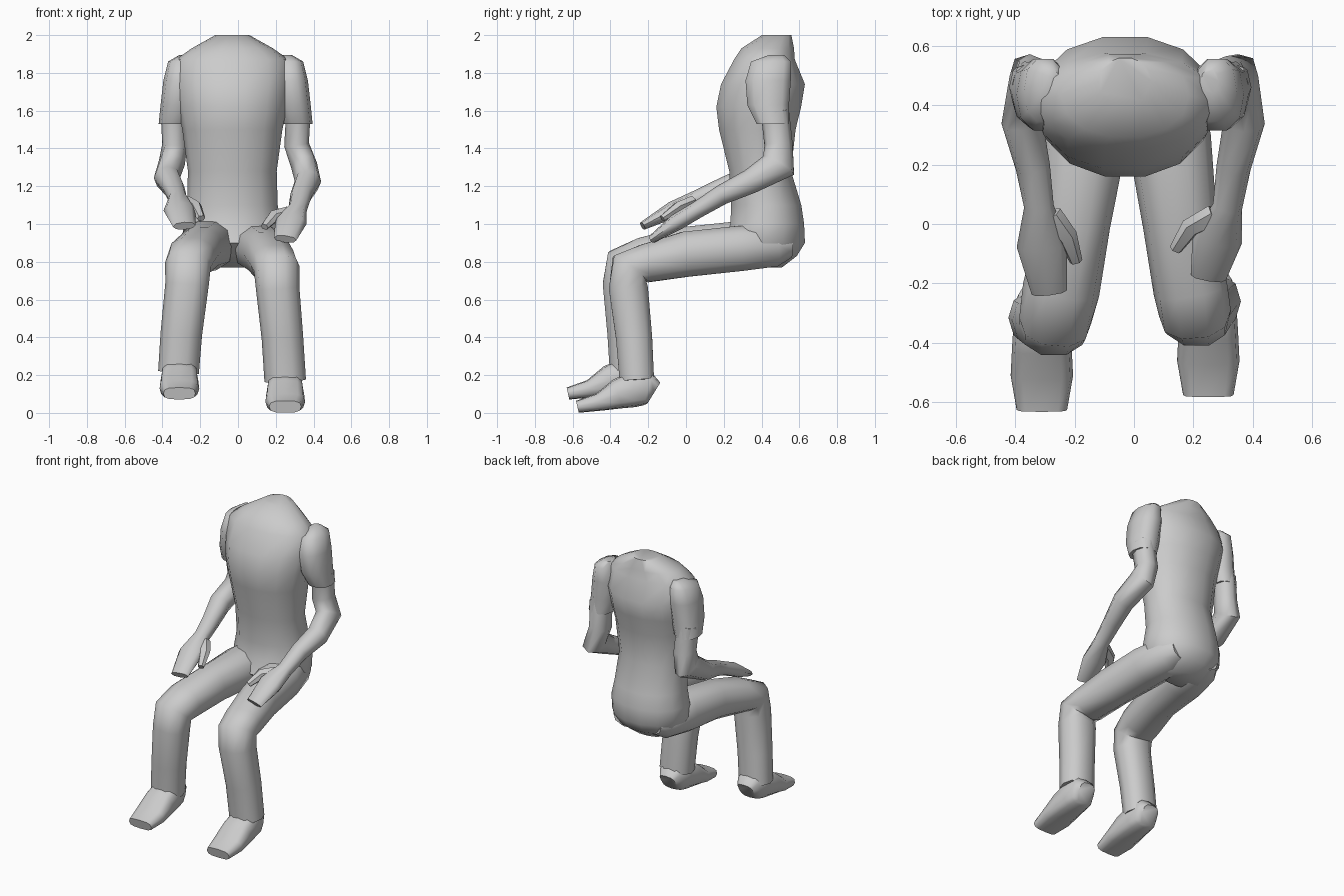
import bpy, math
from mathutils import Vector


def tube(name, rings, n=10, power=0.85, flat=False):
    """Loft superellipse rings (x, y, z, half width, half height) along a path."""
    pts = [Vector(r[:3]) for r in rings]
    verts, faces = [], []
    for i, r in enumerate(rings):
        t = Vector((0, 0, -1))
        if not flat:
            t = Vector((0, 0, 0))
            if i > 0:
                t += (pts[i] - pts[i - 1]).normalized()
            if i < len(pts) - 1:
                t += (pts[i + 1] - pts[i]).normalized()
            t.normalize()
        u = Vector((1, 0, 0))
        u = (u - t * u.dot(t)).normalized()
        v = t.cross(u)
        for k in range(n):
            a = 2 * math.pi * k / n
            c, s = math.cos(a), math.sin(a)
            c = math.copysign(abs(c) ** power, c)
            s = math.copysign(abs(s) ** power, s)
            verts.append(pts[i] + u * c * r[3] + v * s * r[4])
    for i in range(len(rings) - 1):
        for k in range(n):
            a, b = i * n + k, i * n + (k + 1) % n
            faces.append((a, b, b + n, a + n))
    faces.append(tuple(reversed(range(n))))
    faces.append(tuple(range(len(verts) - n, len(verts))))
    me = bpy.data.meshes.new(name)
    me.from_pydata(verts, [], faces)
    ob = bpy.data.objects.new(name, me)
    bpy.context.collection.objects.link(ob)
    bpy.ops.object.select_all(action='DESELECT')
    ob.select_set(True)
    bpy.context.view_layer.objects.active = ob
    bpy.ops.object.mode_set(mode='EDIT')
    bpy.ops.mesh.select_all(action='SELECT')
    bpy.ops.mesh.normals_make_consistent(inside=False)
    bpy.ops.object.mode_set(mode='OBJECT')
    bpy.ops.object.shade_smooth_by_angle(angle=math.radians(55))
    return ob


# Torso and pelvis: z, half width, front y, back y
profile = [
    (2.00, .09, .40, .56), (1.93, .215, .29, .575), (1.87, .30, .25, .58),
    (1.74, .305, .18, .635), (1.62, .29, .155, .615), (1.50, .265, .17, .585),
    (1.28, .235, .225, .56), (1.10, .24, .235, .615), (1.00, .26, .23, .63),
    (.90, .26, .19, .635), (.83, .21, .27, .59), (.77, .13, .34, .51)]
tube("torso", [(-.03, (f + b) / 2, z, w, (b - f) / 2) for z, w, f, b in profile],
     n=14, power=0.95, flat=True)

# Trouser legs, hip to hem
tube("left_trouser_leg", [
    (.07, .55, .89, .09, .07), (.085, .47, .885, .13, .115),
    (.12, .28, .87, .14, .125), (.155, .0, .84, .125, .125), (.19, -.22, .79, .125, .105),
    (.205, -.30, .765, .122, .11), (.21, -.305, .66, .115, .108),
    (.235, -.275, .40, .11, .10), (.25, -.26, .17, .11, .095)])
tube("right_trouser_leg", [
    (-.12, .55, .89, .09, .07), (-.135, .47, .885, .13, .115),
    (-.165, .28, .885, .14, .135), (-.20, .0, .865, .12, .125), (-.245, -.22, .825, .13, .11),
    (-.265, -.325, .785, .122, .112), (-.27, -.34, .68, .115, .105),
    (-.30, -.325, .42, .11, .095), (-.315, -.315, .215, .108, .092)])


# Shoes, heel to toe
def shoe(name, x, dy, dz):
    prof = [(-.17, .04, .17, .06), (-.20, .037, .21, .085), (-.28, .03, .22, .095),
            (-.36, .02, .18, .10), (-.46, .01, .105, .105), (-.575, .0, .065, .085)]
    tube(name, [(x, y + dy, (a + b) / 2 + dz, w, (b - a) / 2) for y, a, b, w in prof],
         n=12, power=0.65)


shoe("left_shoe", .25, 0, 0)
shoe("right_shoe", -.31, -.05, .07)

# Short sleeves
for name, side, dx in (("left_sleeve", 1, 0), ("right_sleeve", -1, -.025)):
    tube(name, [(side * x + dx, y, z, w, h) for x, y, z, w, h in (
        (.255, .48, 1.895, .03, .04), (.275, .45, 1.86, .07, .11), (.28, .435, 1.76, .09, .125),
        (.295, .435, 1.63, .09, .115), (.315, .46, 1.53, .08, .09))], n=10, flat=True)

# Bare arms ending in mitten hands
tube("left_arm", [
    (.32, .47, 1.60, .065, .075), (.31, .49, 1.42, .066, .075), (.35, .49, 1.31, .07, .095),
    (.37, .34, 1.225, .07, .065), (.335, .19, 1.155, .058, .053), (.315, .06, 1.075, .05, .045),
    (.28, -.05, 1.01, .085, .045), (.25, -.18, .92, .06, .022)], n=8)
tube("right_arm", [
    (-.345, .47, 1.60, .065, .075), (-.335, .49, 1.42, .066, .075), (-.35, .49, 1.325, .07, .095),
    (-.376, .34, 1.245, .07, .065), (-.34, .19, 1.19, .058, .053), (-.32, .06, 1.135, .05, .045),
    (-.31, -.07, 1.075, .085, .045), (-.285, -.23, .99, .06, .022)], n=8)

# Thumbs
tube("left_thumb", [(.27, .03, 1.06, .04, .03), (.19, -.01, 1.04, .035, .03),
                    (.14, -.085, .985, .022, .018)], n=6)
tube("right_thumb", [(-.28, .03, 1.12, .04, .03), (-.225, -.04, 1.09, .035, .03),
                     (-.195, -.125, 1.03, .022, .018)], n=6)
